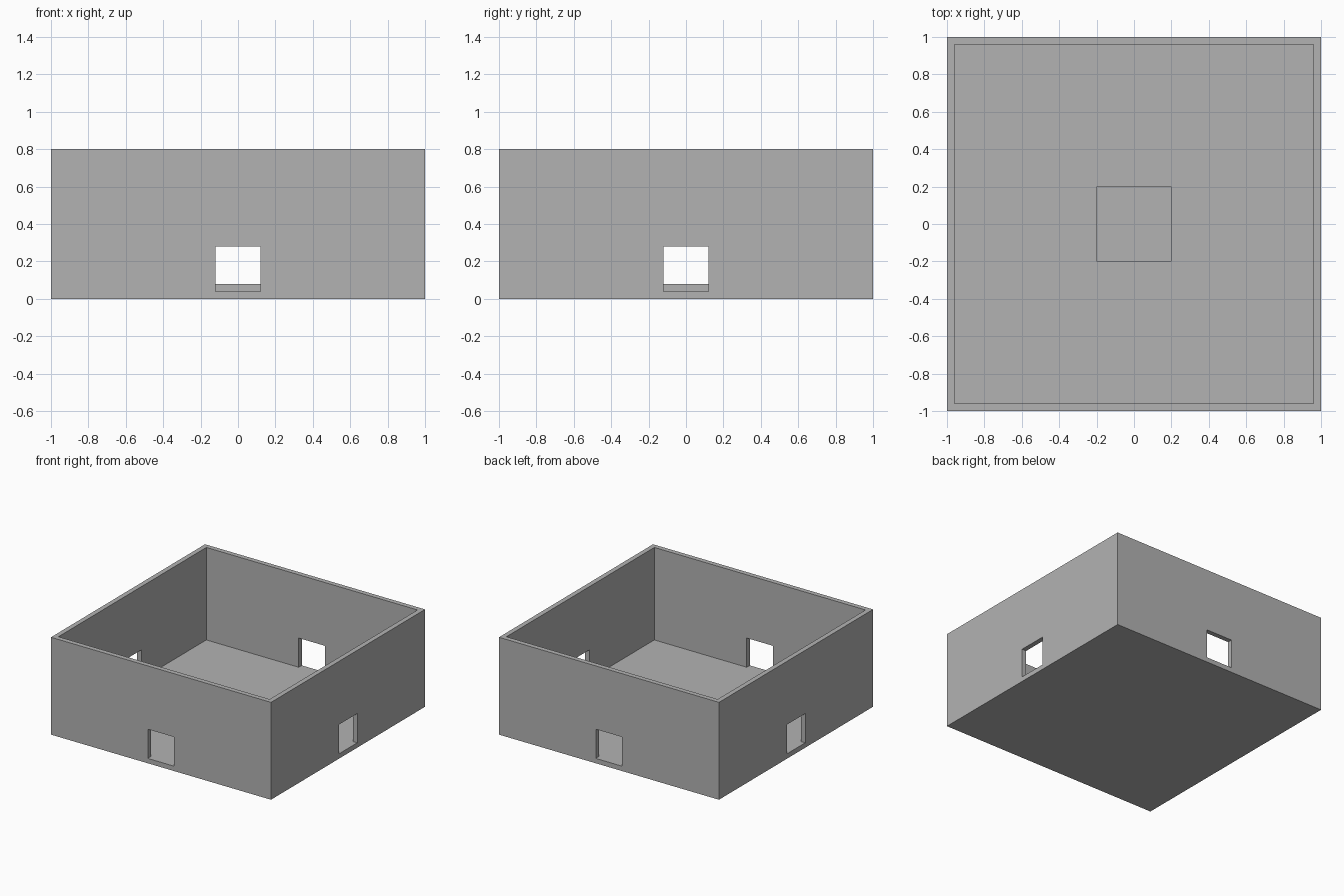
import bpy

default = bpy.data.objects.get("Cube")
if default:
    bpy.data.objects.remove(default, do_unlink=True)

WIDTH, HEIGHT = 2.0, 0.8
WALL, FLOOR = 0.04, 0.04
DOOR_WIDTH, DOOR_TOP = 0.24, 0.28

# Single stone colour
stone = bpy.data.materials.new("stone_grey")
stone.use_nodes = True
colour = (0.45, 0.45, 0.45, 1.0)
stone.diffuse_color = colour
stone.node_tree.nodes["Principled BSDF"].inputs["Base Color"].default_value = colour


def box(name, size_x, size_y, bottom, top):
    """Box centred on the z axis between two heights."""
    bpy.ops.mesh.primitive_cube_add(size=1, location=(0, 0, (bottom + top) / 2))
    obj = bpy.context.object
    obj.name = name
    obj.scale = (size_x, size_y, top - bottom)
    bpy.ops.object.transform_apply(location=True, rotation=False, scale=True)
    obj.data.materials.append(stone)
    return obj


def cut(target, cutter):
    """Subtract the cutter from the target, then discard it."""
    cutter.hide_render = True
    mod = target.modifiers.new("cut", "BOOLEAN")
    mod.operation = "DIFFERENCE"
    mod.solver = "EXACT"
    mod.object = cutter
    bpy.context.view_layer.objects.active = target
    bpy.ops.object.modifier_apply(modifier=mod.name)
    bpy.data.objects.remove(cutter, do_unlink=True)


# Open room: walls and floor in one solid
room = box("room_walls_and_floor", WIDTH, WIDTH, 0, HEIGHT)
inner = WIDTH - 2 * WALL
cut(room, box("cavity_cutter", inner, inner, FLOOR, HEIGHT + 0.1))

# A doorway in the middle of each wall, cut in opposite pairs
through = WIDTH + 0.2
cut(room, box("side_door_cutter", through, DOOR_WIDTH, FLOOR, DOOR_TOP))
cut(room, box("front_back_door_cutter", DOOR_WIDTH, through, FLOOR, DOOR_TOP))

# Low square platform in the middle of the floor
box("centre_platform", 0.4, 0.4, FLOOR, 0.08)
